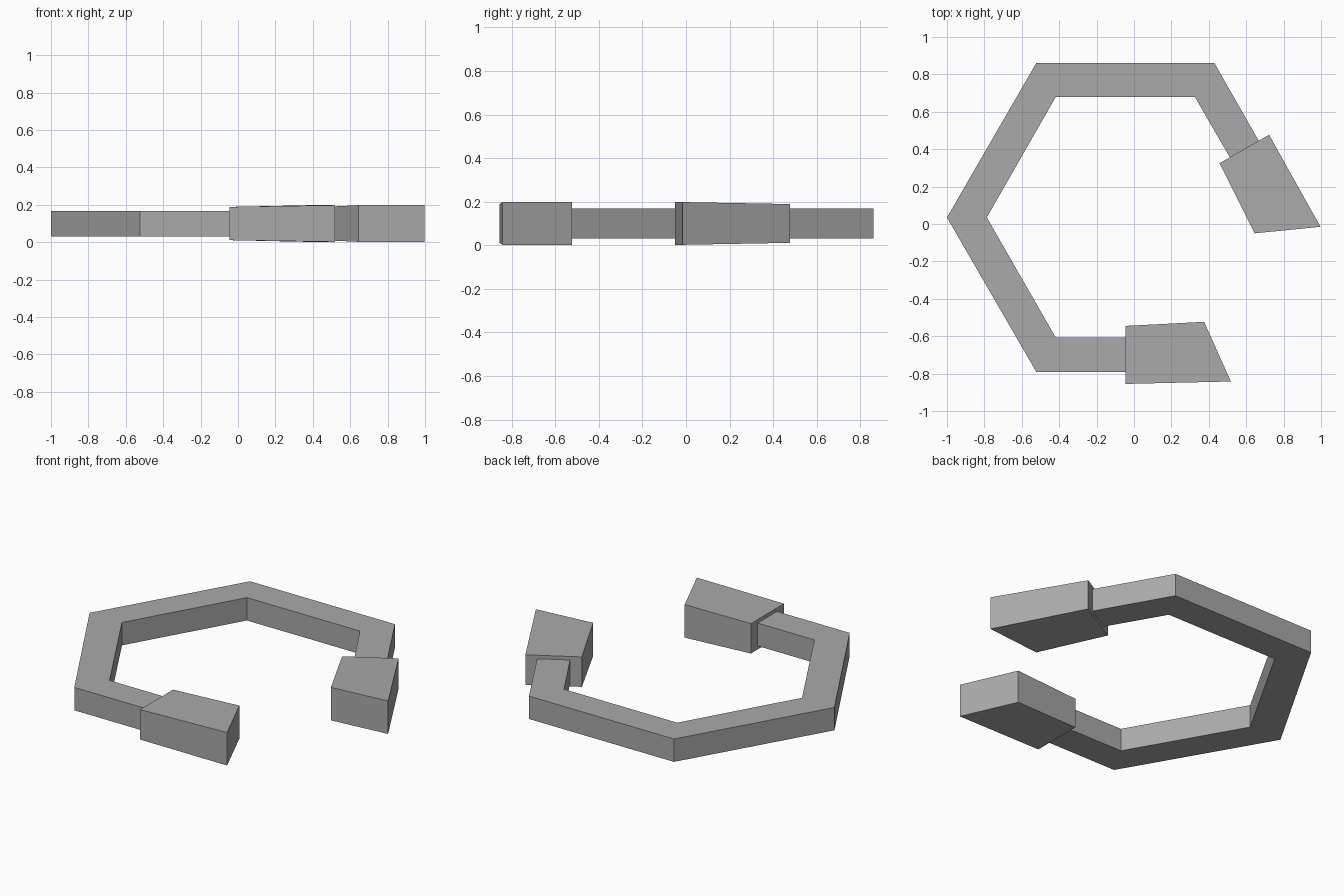
import bpy
import bmesh

cube = bpy.data.objects.get("Cube")
if cube:
    bpy.data.objects.remove(cube, do_unlink=True)

grey = bpy.data.materials.new("plain grey")
grey.use_nodes = True
colour = (0.4, 0.4, 0.4, 1)
grey.diffuse_color = colour
grey.node_tree.nodes["Principled BSDF"].inputs["Base Color"].default_value = colour


def loft(name, sections):
    """Join a row of four-cornered cross-sections into a closed solid."""
    bm = bmesh.new()
    rings = [[bm.verts.new(p) for p in s] for s in sections]
    for a, b in zip(rings, rings[1:]):
        for i in range(4):
            j = (i + 1) % 4
            bm.faces.new((a[i], a[j], b[j], b[i]))
    bm.faces.new(rings[0])
    bm.faces.new(rings[-1])
    bmesh.ops.recalc_face_normals(bm, faces=bm.faces)
    mesh = bpy.data.meshes.new(name)
    bm.to_mesh(mesh)
    bm.free()
    mesh.materials.append(grey)
    obj = bpy.data.objects.new(name, mesh)
    bpy.context.collection.objects.link(obj)


def section(outer, inner, half_height):
    """Upright rectangle between an outer and an inner plan point."""
    low, high = 0.1 - half_height, 0.1 + half_height
    return [(*outer, low), (*inner, low), (*inner, high), (*outer, high)]


# Open hexagonal band, from the right-hand end round to the front end
band = [
    ((0.667, 0.445), (0.512, 0.357)),
    ((0.43, 0.86), (0.325, 0.68)),
    ((-0.523, 0.86), (-0.418, 0.68)),
    ((-1.0, 0.035), (-0.787, 0.035)),
    ((-0.523, -0.79), (-0.418, -0.608)),
    ((-0.045, -0.79), (-0.045, -0.608)),
]
loft("hexagonal_band", [section(o, i, 0.068) for o, i in band])

# Flared end blocks with slanted tips
loft("front_end_block", [section((-0.045, -0.855), (-0.045, -0.545), 0.089),
                         section((0.518, -0.842), (0.375, -0.523), 0.098)])
loft("left_end_block", [section((0.722, 0.477), (0.457, 0.325), 0.089),
                        section((0.997, -0.015), (0.645, -0.05), 0.098)])
